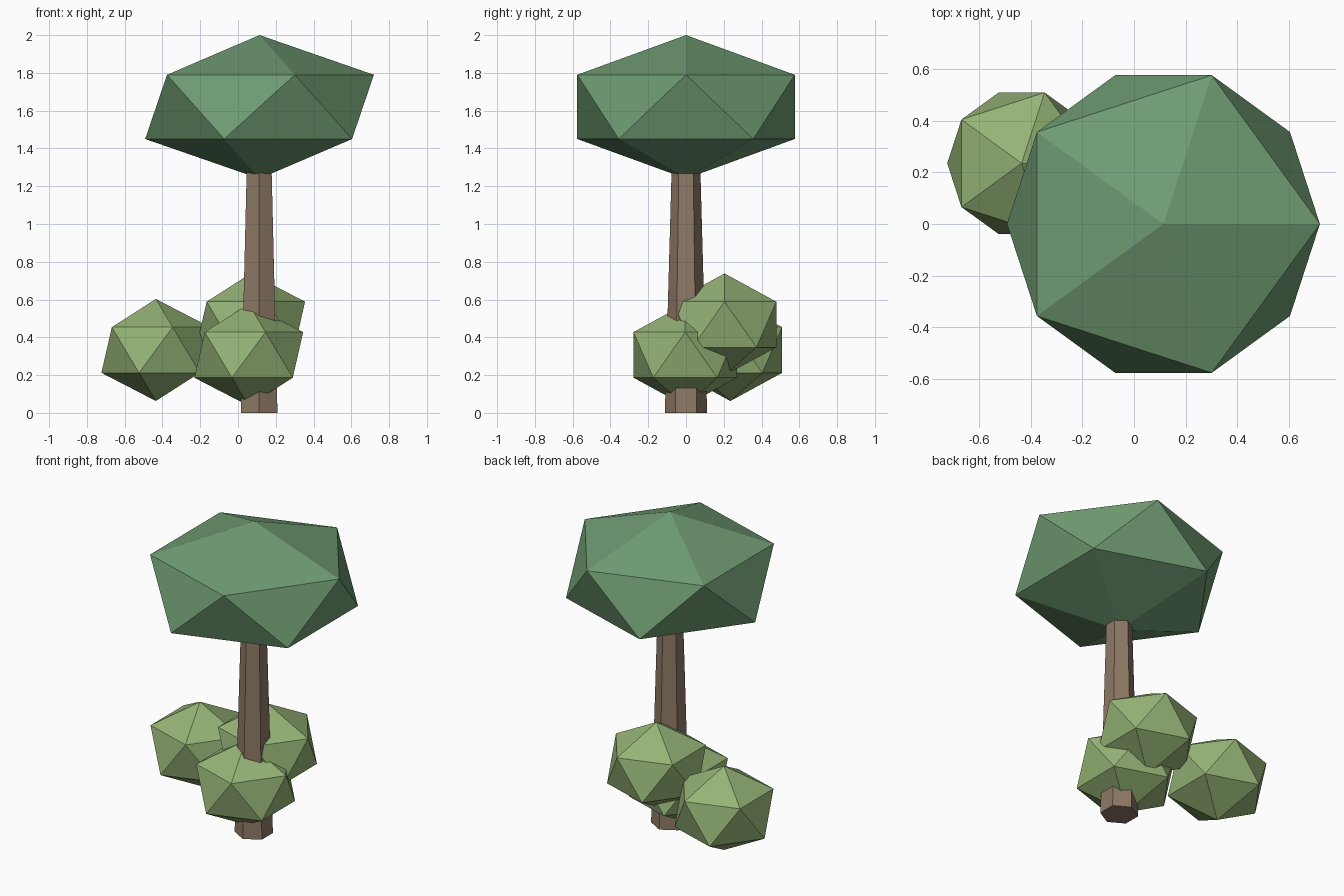
import bpy

if "Cube" in bpy.data.objects:
    bpy.data.objects.remove(bpy.data.objects["Cube"])


def colour(name, rgb):
    m = bpy.data.materials.new(name)
    m.diffuse_color = (*rgb, 1)
    m.use_nodes = True
    m.node_tree.nodes["Principled BSDF"].inputs["Base Color"].default_value = m.diffuse_color
    return m


BARK = colour("bark", (0.27, 0.19, 0.13))
LEAF = colour("leaf", (0.16, 0.33, 0.17))
BUSH = colour("bush", (0.30, 0.45, 0.18))


def foliage(name, centre, radius, height, mat):
    # Squashed 20-sided clump
    bpy.ops.mesh.primitive_ico_sphere_add(subdivisions=1, radius=1, location=centre)
    ob = bpy.context.object
    ob.name = name
    ob.scale = (radius, radius, height)
    bpy.ops.object.transform_apply(location=False, rotation=False, scale=True)
    ob.data.materials.append(mat)


# Tapered six-sided trunk, ending inside the canopy
bpy.ops.mesh.primitive_cone_add(vertices=6, radius1=0.112, radius2=0.073,
                                depth=1.4, location=(0.112, 0, 0.7))
trunk = bpy.context.object
trunk.name = "trunk"
trunk.data.materials.append(BARK)

# Wide canopy
foliage("canopy", (0.114, 0, 1.62), 0.677, 0.38, LEAF)

# Bushes around the base
for name, centre in (("bush_left", (-0.435, 0.235, 0.333)),
                     ("bush_base", (0.057, -0.004, 0.307)),
                     ("bush_back", (0.067, 0.204, 0.468))):
    foliage(name, centre, 0.322, 0.27, BUSH)
